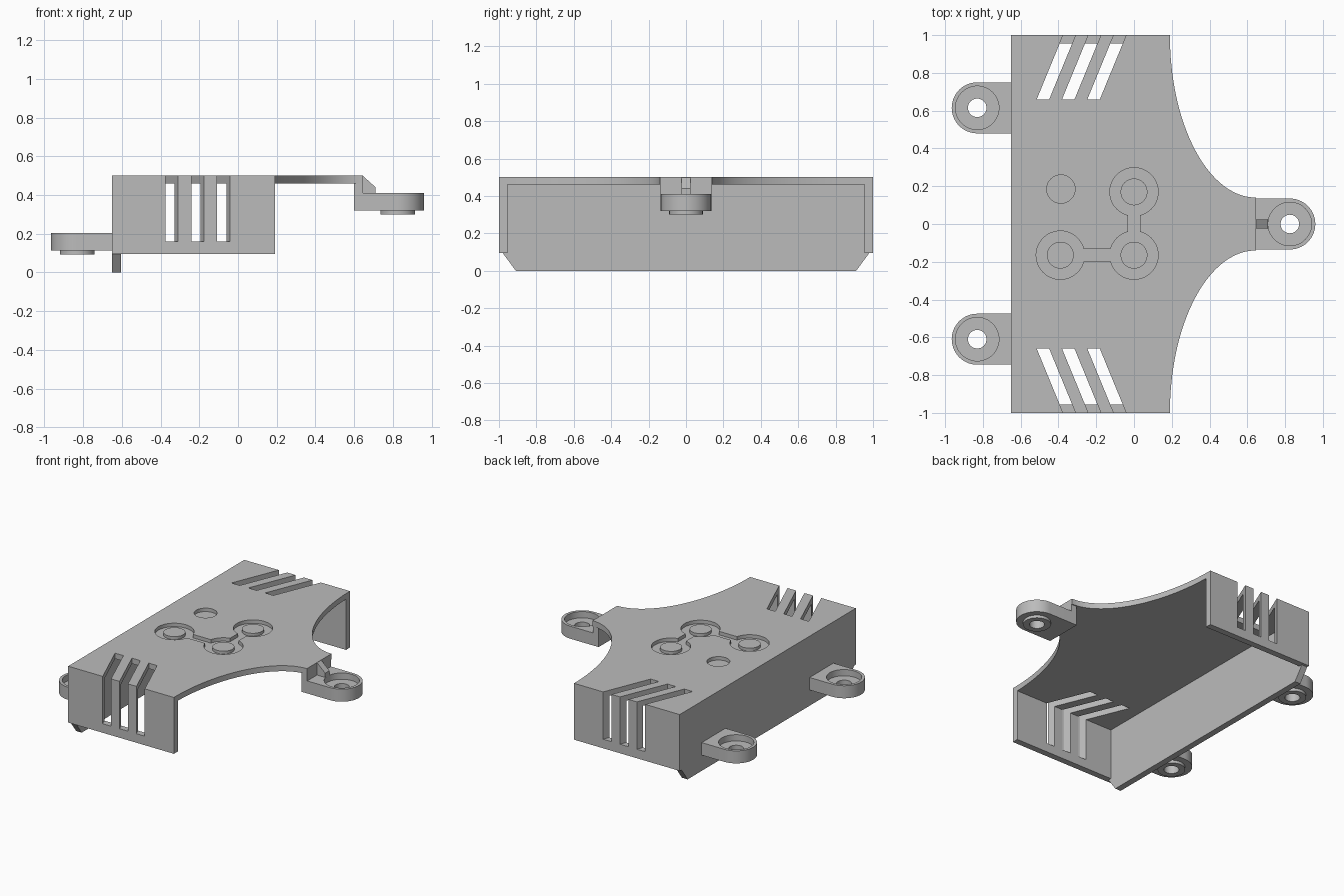
import bpy, bmesh, math
from mathutils import Vector

cube = bpy.data.objects.get("Cube")
if cube:
    bpy.data.objects.remove(cube, do_unlink=True)

# One plain grey for the whole moulding
grey = bpy.data.materials.new("plain grey")
grey.use_nodes = True
grey.diffuse_color = (0.5, 0.5, 0.5, 1)
grey.node_tree.nodes["Principled BSDF"].inputs["Base Color"].default_value = (0.5, 0.5, 0.5, 1)


def prism(name, points, low, high, axis="z"):
    """Extrude a 2D outline along z (xy outline), x (yz outline) or y (xz outline)."""
    place = {"z": lambda a, b, c: (a, b, c),
             "x": lambda a, b, c: (c, a, b),
             "y": lambda a, b, c: (a, c, b)}[axis]
    bm = bmesh.new()
    face = bm.faces.new([bm.verts.new(place(a, b, low)) for a, b in points])
    out = bmesh.ops.extrude_face_region(bm, geom=[face])
    moved = [v for v in out["geom"] if isinstance(v, bmesh.types.BMVert)]
    bmesh.ops.translate(bm, verts=moved, vec=Vector(place(0, 0, high - low)))
    bmesh.ops.recalc_face_normals(bm, faces=bm.faces)
    mesh = bpy.data.meshes.new(name)
    bm.to_mesh(mesh)
    bm.free()
    mesh.materials.append(grey)
    obj = bpy.data.objects.new(name, mesh)
    bpy.context.scene.collection.objects.link(obj)
    return obj


def rect(x0, x1, y0, y1):
    return [(x0, y0), (x1, y0), (x1, y1), (x0, y1)]


def arc(cx, cy, rx, ry, start, end, steps):
    return [(cx + rx * math.cos(t), cy + ry * math.sin(t))
            for t in (math.radians(start + (end - start) * i / steps) for i in range(steps + 1))]


def disc(name, cx, cy, r, low, high):
    return prism(name, arc(cx, cy, r, r, 0, 360, 48)[:-1], low, high)


def combine(target, tool, operation):
    """Apply a boolean and discard the tool."""
    mod = target.modifiers.new("join", "BOOLEAN")
    mod.operation = operation
    mod.solver = "EXACT"
    mod.object = tool
    bpy.context.view_layer.objects.active = target
    bpy.ops.object.modifier_apply(modifier=mod.name)
    bpy.data.objects.remove(tool, do_unlink=True)


def cut(target, tool):
    combine(target, tool, "DIFFERENCE")


def add(target, tool):
    combine(target, tool, "UNION")


# Shell: flat-backed outline with two concave sweeps towards the front lug
sweep = arc(0.645, 1, 0.455, 0.86, 180, 270, 40)
outline = [(-0.65, 1)] + sweep + [(x, -y) for x, y in reversed(sweep)] + [(-0.65, -1)]
shell = prism("shell", outline, 0.095, 0.5)
cut(shell, prism("cavity", rect(-0.605, 1.5, -0.955, 0.955), -0.1, 0.46))

# Deeper skirt on the long wall with chamfered lower corners
skirt = [(-0.91, 0), (0.91, 0), (0.98, 0.095), (0.98, 0.2), (-0.98, 0.2), (-0.98, 0.095)]
add(shell, prism("skirt", skirt, -0.65, -0.605, "x"))

# Slanted vents wrapping from the top down both end walls
for side in (1, -1):
    for i in range(3):
        x = -0.515 + 0.134 * i
        slot = [(x, 0.66 * side), (x + 0.066, 0.66 * side),
                (x + 0.214, 1.02 * side), (x + 0.148, 1.02 * side)]
        cut(shell, prism("vent", slot, 0.16, 0.6))

# Linked round recesses with raised buttons, and one plain recess
FLOOR = 0.475
pads = [(0, 0.17), (0, -0.165), (-0.39, -0.165)]
groove = disc("groove", *pads[0], 0.128, FLOOR, 0.6)
for x, y in pads[1:]:
    add(groove, disc("groove_ring", x, y, 0.128, FLOOR, 0.6))
add(groove, prism("channel", rect(-0.033, 0.033, -0.1, 0.1), FLOOR, 0.6))
add(groove, prism("channel", rect(-0.32, -0.07, -0.198, -0.132), FLOOR, 0.6))
cut(shell, groove)
cut(shell, disc("plain_recess", -0.387, 0.185, 0.075, FLOOR, 0.6))
for x, y in pads:
    add(shell, disc("button", x, y, 0.071, FLOOR - 0.007, 0.496))


def lug(name, cx, cy, root, low, extras=()):
    """Rounded screw lug with counterbore, through hole and boss underneath."""
    turn = 0 if root < cx else 180
    tip = arc(cx, cy, 0.135, 0.135, turn - 90, turn + 90, 28)
    ends = [(root, tip[-1][1]), (root, tip[0][1])]
    body = prism(name, tip + ends, low, low + 0.09)
    for extra in extras:
        add(body, extra)
    add(body, disc("boss", cx, cy, 0.09, low - 0.02, low + 0.02))
    cut(body, disc("counterbore", cx, cy, 0.115, low + 0.045, low + 0.3))
    cut(body, disc("screw_hole", cx, cy, 0.049, low - 0.1, low + 0.1))
    return body


# Two lugs on the long wall
parts = [shell,
         lug("left_back_lug", -0.83, 0.615, -0.63, 0.113),
         lug("right_back_lug", -0.83, -0.61, -0.63, 0.113)]

# Front lug hangs from the plate on a short neck with a gusset
neck = prism("neck", rect(0.6, 0.645, -0.135, 0.135), 0.32, 0.49)
gusset = prism("gusset", [(0.62, 0.38), (0.71, 0.38), (0.71, 0.44), (0.645, 0.499), (0.62, 0.499)],
               -0.024, 0.024, "y")
parts.append(lug("front_lug", 0.825, 0, 0.6, 0.32, (neck, gusset)))

# Smooth the curved walls, keep the edges crisp
for obj in parts:
    bpy.ops.object.select_all(action="DESELECT")
    obj.select_set(True)
    bpy.context.view_layer.objects.active = obj
    bpy.ops.object.shade_smooth_by_angle(angle=math.radians(30))
